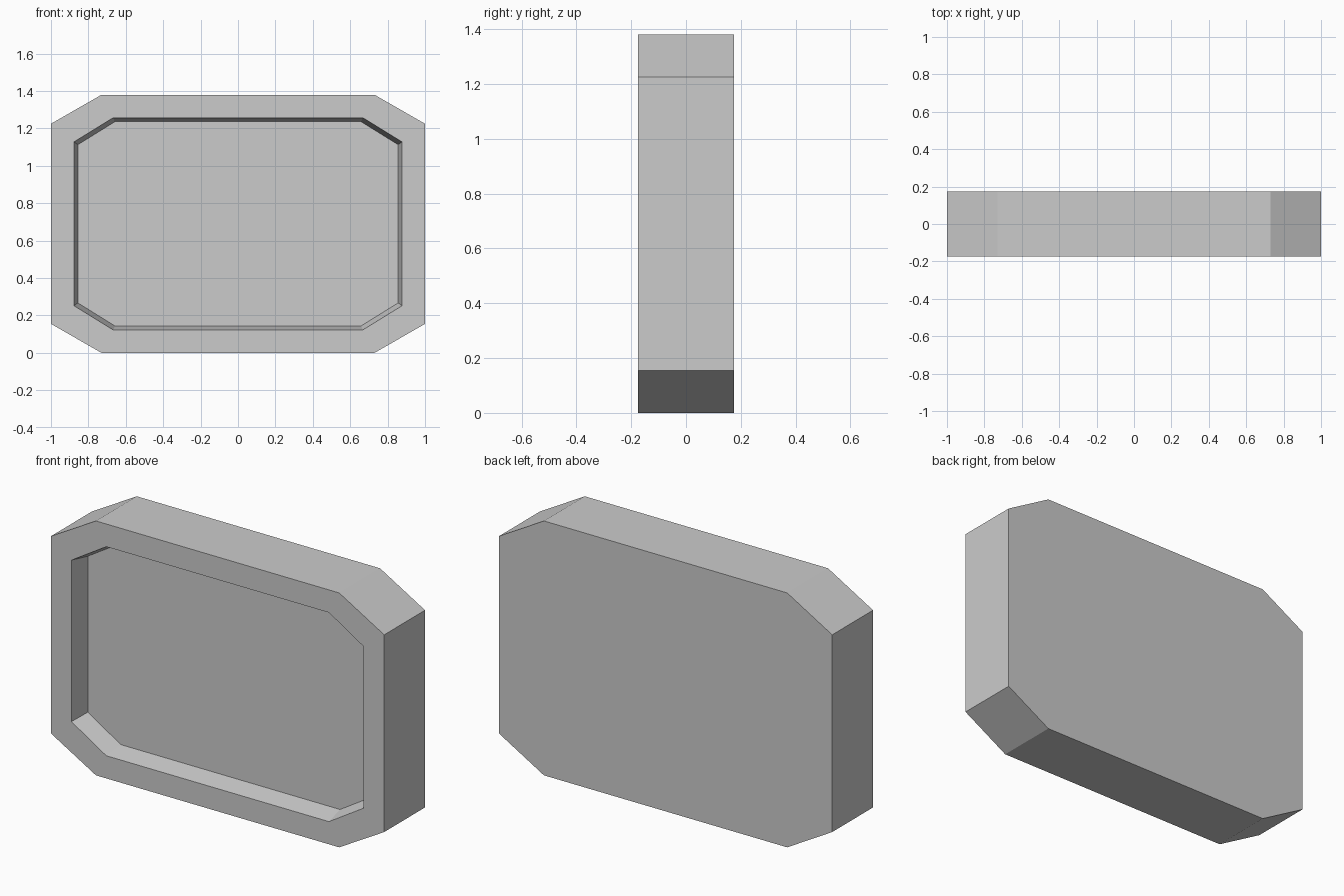
import bpy
import bmesh

cube = bpy.data.objects.get("Cube")
if cube:
    bpy.data.objects.remove(cube, do_unlink=True)

MID_Z = 0.69
HALF_DEPTH = 0.175
RECESS = 0.11

grey = bpy.data.materials.new("plain grey")
grey.use_nodes = True
colour = (0.6, 0.6, 0.6, 1)
grey.diffuse_color = colour
grey.node_tree.nodes["Principled BSDF"].inputs["Base Color"].default_value = colour


def octagon(bm, half_w, half_h, flat_w, flat_h, y):
    """Ring of vertices for a rectangle with cut corners."""
    quarter = [(half_w, flat_h), (flat_w, half_h)]
    ring = quarter + [(-x, z) for x, z in reversed(quarter)]
    ring += [(-x, -z) for x, z in ring]
    return [bm.verts.new((x, y, MID_Z + z)) for x, z in ring]


def bridge(bm, a, b):
    for i in range(len(a)):
        j = (i + 1) % len(a)
        bm.faces.new((a[i], a[j], b[j], b[i]))


# Rings run from the back, over the rim, into the tapered recess
bm = bmesh.new()
rings = [
    octagon(bm, 1.0, 0.69, 0.73, 0.535, HALF_DEPTH),
    octagon(bm, 1.0, 0.69, 0.73, 0.535, -HALF_DEPTH),
    octagon(bm, 0.877, 0.567, 0.668, 0.438, -HALF_DEPTH),
    octagon(bm, 0.856, 0.546, 0.658, 0.423, RECESS - HALF_DEPTH),
]
for a, b in zip(rings, rings[1:]):
    bridge(bm, a, b)
bm.faces.new(rings[0])
bm.faces.new(rings[-1])
bmesh.ops.recalc_face_normals(bm, faces=bm.faces)

mesh = bpy.data.meshes.new("recessed_panel")
bm.to_mesh(mesh)
bm.free()
mesh.materials.append(grey)
panel = bpy.data.objects.new("recessed_panel", mesh)
bpy.context.collection.objects.link(panel)
